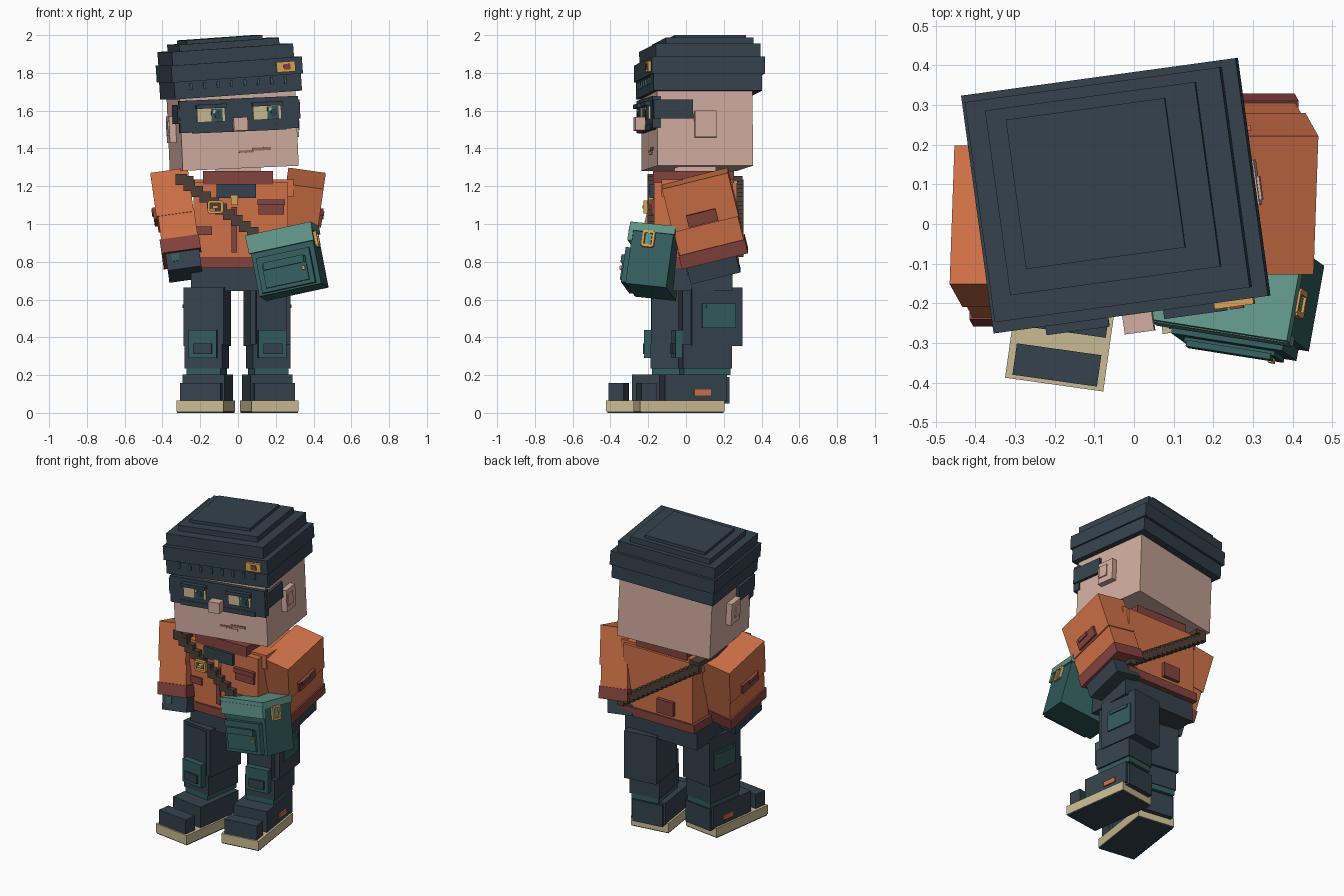
import bpy, bmesh
from math import radians
from mathutils import Matrix, Vector

old = bpy.data.objects.get("Cube")
if old:
    bpy.data.objects.remove(old)


def material(name, code):
    # Hex display colour to a linear flat material
    rgb = [int(code[i:i + 2], 16) / 255 for i in (0, 2, 4)]
    lin = [c / 12.92 if c < .04 else ((c + .055) / 1.055) ** 2.4 for c in rgb]
    m = bpy.data.materials.new(name)
    m.use_nodes = True
    m.diffuse_color = (*lin, 1)
    m.node_tree.nodes["Principled BSDF"].inputs["Base Color"].default_value = (*lin, 1)
    return m


navy = material("navy cloth", "35424d")
orange = material("orange jacket", "cf7147")
skin = material("skin", "d2ada0")
mint = material("light green flap", "62988a")
teal = material("dark teal", "335c5c")
red = material("dark red trim", "84433d")
cream = material("cream", "cbbb93")
gold = material("gold", "d9a458")
brown = material("brown strap", "4c4037")
blush = material("dark skin", "9a6b5c")


def frame(x, y, z, yaw=0, roll=0, pitch=0):
    return (Matrix.Translation((x, y, z)) @ Matrix.Rotation(radians(yaw), 4, 'Z')
            @ Matrix.Rotation(radians(roll), 4, 'Y') @ Matrix.Rotation(radians(pitch), 4, 'X'))


WORLD = Matrix()


def boxes(name, mat, centers, size, at=WORLD):
    bm = bmesh.new()
    for c in centers:
        bmesh.ops.create_cube(bm, size=1, matrix=at @ Matrix.Translation(c)
                              @ Matrix.Diagonal((*size, 1)))
    mesh = bpy.data.meshes.new(name)
    bm.to_mesh(mesh)
    bm.free()
    mesh.materials.append(mat)
    ob = bpy.data.objects.new(name, mesh)
    bpy.context.collection.objects.link(ob)
    return ob


def box(name, mat, center, size, at=WORLD):
    return boxes(name, mat, [center], size, at)


def buckle(name, center, w, h, at=WORLD, side=False):
    # Square gold ring made of four bars
    bar = .014
    c = Vector(center)
    across = Vector((0, 1, 0)) if side else Vector((1, 0, 0))
    up = Vector((0, 0, 1))
    upright = (.02, bar, h) if side else (bar, .02, h)
    level = (.02, w, bar) if side else (w, .02, bar)
    boxes(name + "_uprights", gold, [c - across * w / 2, c + across * w / 2], upright, at)
    boxes(name + "_bars", gold, [c - up * h / 2, c + up * h / 2], level, at)


# Head, turned to its left and leaning a little
head = frame(-.02, .06, 1.295, 7.8, -2.5)
box("head", skin, (0, 0, .22), (.62, .51, .44), head)
box("neck", skin, (0, .05, 1.27), (.24, .22, .1))
box("nose", skin, (0, -.29, .235), (.075, .09, .07), head)
box("mouth_low", blush, (.035, -.256, .088), (.08, .008, .012), head)
box("mouth_high", blush, (.115, -.256, .098), (.1, .008, .016), head)
box("lip", skin, (.07, -.257, .075), (.09, .008, .012), head)
for s, side in ((1, "left"), (-1, "right")):
    box(side + "_ear", skin, (s * .325, 0, .22), (.04, .115, .14), head)
    box(side + "_ear_lobe", skin, (s * .342, -.015, .225), (.02, .06, .075), head)

# Eye mask
box("mask", navy, (0, -.258, .285), (.635, .045, .17), head)
box("mask_lower_edge", navy, (0, -.262, .21), (.5, .045, .03), head)
for s, side in ((1, "left"), (-1, "right")):
    box(side + "_mask_strap", navy, (s * .315, -.17, .3), (.025, .21, .1), head)
    eye = head @ Matrix.Translation((s * .15, -.283, .292))
    box(side + "_eye_white", cream, (0, 0, 0), (.15, .012, .08), eye)
    box(side + "_iris", teal, (.03, -.008, -.005), (.06, .009, .068), eye)
    box(side + "_pupil", navy, (.035, -.013, -.005), (.03, .008, .04), eye)
    box(side + "_glint", cream, (.015, -.016, .015), (.014, .008, .014), eye)
    box(side + "_eyelid", navy, (0, -.012, .043), (.16, .03, .022), eye)

# Stepped knit cap
hat = head @ frame(0, 0, .47, 0, -1.5)
box("cap_cuff_lower", navy, (0, .012, -.032), (.68, .58, .1), hat)
box("cap_cuff_upper", navy, (0, .015, .053), (.7, .605, .09), hat)
box("cap_tier_low", navy, (-.013, .02, .13), (.65, .56, .08), hat)
box("cap_tier_mid", navy, (-.02, .037, .185), (.535, .47, .04), hat)
box("cap_tier_top", navy, (-.035, .052, .212), (.405, .38, .025), hat)
boxes("cap_stitches", teal, [(i * .072 - .25, -.281, -.02) for i in range(8)],
      (.014, .012, .035), hat)
box("cap_badge", gold, (.26, -.292, .05), (.1, .022, .055), hat)
box("cap_badge_gem", red, (.265, -.305, .05), (.035, .008, .03), hat)

# Jacket
box("torso", orange, (.015, .05, 1.01), (.5, .44, .42))
box("jacket_shoulders", orange, (.015, .06, 1.19), (.56, .38, .09))
box("jacket_hem", red, (.01, .05, .795), (.53, .46, .055))
box("collar", red, (0, .04, 1.245), (.37, .43, .07))
box("shirt_front", navy, (-.01, -.178, 1.175), (.21, .03, .075))
box("zip", red, (-.02, -.173, .97), (.03, .012, .24))
box("zip_pull", gold, (-.02, -.185, 1.125), (.035, .025, .05))
box("chest_pocket", red, (.175, -.175, 1.09), (.135, .02, .08))
box("chest_pocket_flap", red, (.175, -.183, 1.115), (.145, .02, .03))
box("side_pocket", red, (-.18, -.173, .965), (.085, .016, .045))
box("back_pocket", red, (-.05, .278, .89), (.12, .03, .09))
box("hips", navy, (.01, .055, .715), (.52, .38, .14))

# Arms: left swings back, right swings forward
for s, side, y, swing in ((1, "left", .1, 14), (-1, "right", -.03, -14)):
    arm = frame(s * .33, y, 1.03, 0, s * 8, swing)
    box(side + "_upper_sleeve", orange, (0, 0, .1), (.2, .36, .24), arm)
    box(side + "_lower_sleeve", orange, (-s * .006, 0, -.08), (.195, .35, .15), arm)
    box(side + "_cuff", red, (-s * .005, 0, -.185), (.21, .36, .075), arm)
    box(side + "_elbow_patch", red, (s * .1, -.01, .02), (.03, .16, .065), arm)
    box(side + "_elbow_flap", red, (s * .106, -.03, .04), (.03, .08, .025), arm)
    box(side + "_glove", navy, (-s * .01, -.02, -.265), (.18, .27, .1), arm)
    box(side + "_glove_patch", teal, (s * .03, -.157, -.25), (.04, .008, .04), arm)

# Legs and shoes, toes turned out, right foot forward
for s, side, x, y in ((1, "left", .16, .1), (-1, "right", -.165, -.045)):
    back = .05 if s > 0 else .01
    leg = frame(x, y, 0, s * 8)
    box(side + "_thigh", navy, (0, back, .51), (.215, .27, .31), leg)
    box(side + "_shin", navy, (0, 0, .3), (.2, .26, .13), leg)
    box(side + "_knee_front", navy, (0, -.08, .45), (.16, .1, .4), leg)
    box(side + "_ankle_band", teal, (0, 0, .225), (.18, .25, .05), leg)
    box(side + "_knee_pad", teal, (0, -.145, .365), (.15, .045, .15), leg)
    box(side + "_knee_pad_center", navy, (0, -.17, .34), (.1, .016, .055), leg)
    box(side + "_cargo_patch", teal, (s * .108, back + .01, .515), (.016, .18, .13), leg)
    box(side + "_cargo_flap", teal, (s * .114, back + .01, .565), (.018, .14, .02), leg)

    shoe = frame(x + s * .005, y - .137, 0, s * 8)
    box(side + "_outsole", navy, (0, 0, .005), (.245, .44, .01), shoe)
    box(side + "_sole", cream, (0, 0, .037), (.25, .45, .058), shoe)
    box(side + "_toe_cap", navy, (0, -.175, .112), (.215, .08, .095), shoe)
    box(side + "_shoe_upper", navy, (0, .075, .132), (.225, .33, .14), shoe)
    box(side + "_heel_counter", navy, (0, .235, .12), (.2, .04, .14), shoe)
    box(side + "_shoe_tag", orange, (s * .112, .11, .108), (.016, .09, .03), shoe)

# Satchel at the left hip
bag = frame(.265, -.165, .8, -9, -12, -6)
box("bag_body", teal, (0, 0, -.02), (.34, .22, .29), bag)
box("bag_flap_top", mint, (0, -.005, .145), (.36, .245, .045), bag)
box("bag_flap_front", mint, (0, -.118, .105), (.355, .025, .075), bag)
box("bag_pocket", teal, (0, -.12, -.06), (.29, .04, .19), bag)
box("bag_pocket_panel", teal, (0, -.142, -.07), (.235, .02, .13), bag)
box("bag_pocket_flap", teal, (0, -.155, -.02), (.22, .016, .04), bag)
box("bag_pocket_clasp", gold, (.1, -.156, -.07), (.015, .016, .02), bag)
buckle("bag_buckle", (.176, -.02, .085), .055, .075, bag, True)
box("bag_tab", mint, (.173, -.02, .09), (.012, .035, .08), bag)

# Stepped strap across chest, shoulder and back
boxes("strap_front", brown, [(-.3 + i * .042, -.185, 1.235 - i * .031) for i in range(11)],
      (.062, .035, .058))
boxes("strap_back", brown, [(-.28 + i * .034, .287, 1.21 - i * .0225) for i in range(17)],
      (.045, .035, .05))
box("strap_shoulder", brown, (-.27, .05, 1.24), (.07, .5, .03))
buckle("strap_buckle", (-.12, -.215, 1.09), .07, .055)
box("strap_buckle_pin", gold, (-.12, -.215, 1.09), (.03, .03, .016))
